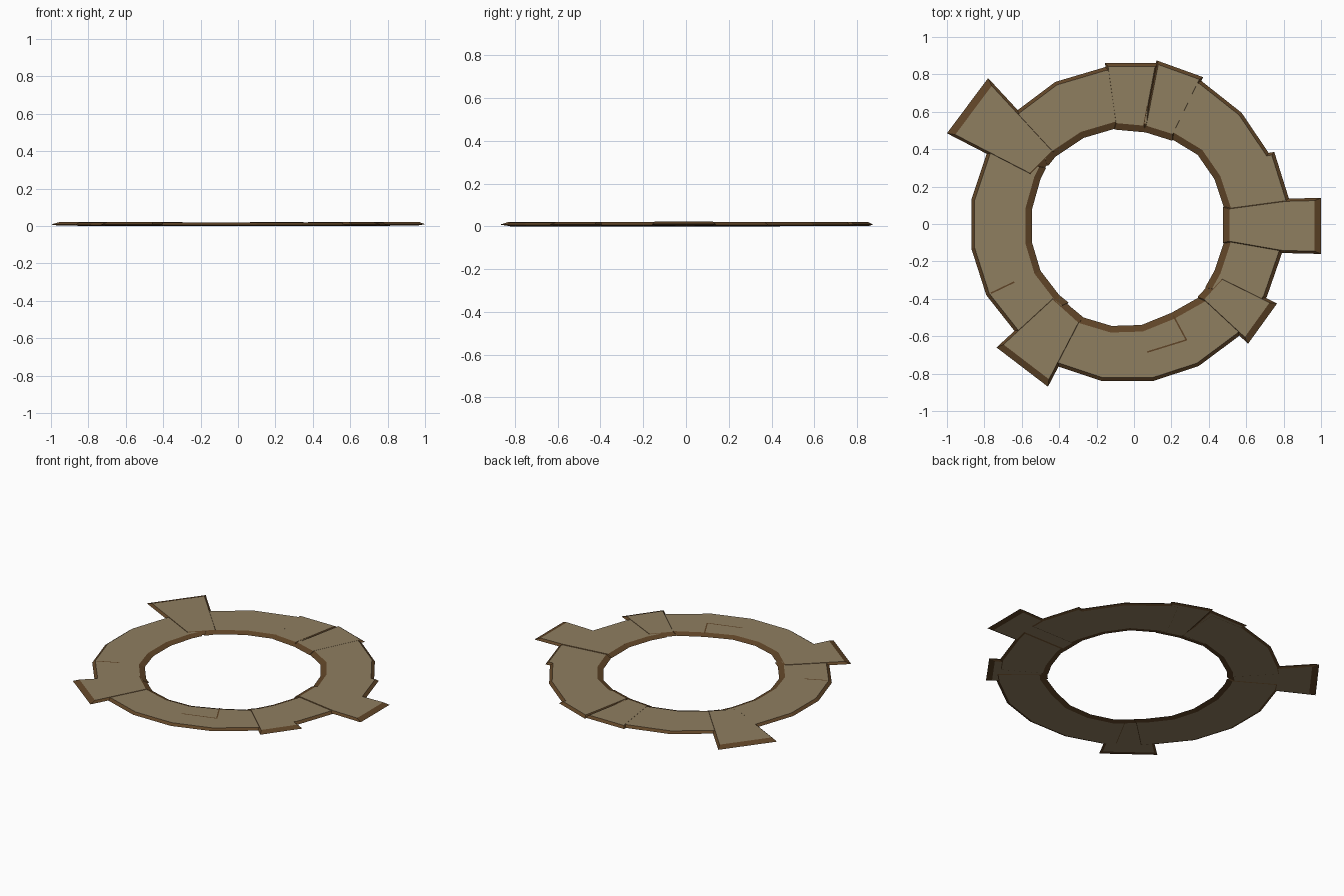
import bpy, bmesh, math
from mathutils import Vector

if "Cube" in bpy.data.objects:
    bpy.data.objects.remove(bpy.data.objects["Cube"])


def mat(name, col):
    m = bpy.data.materials.new(name)
    m.diffuse_color = (*col, 1)
    m.use_nodes = True
    m.node_tree.nodes["Principled BSDF"].inputs["Base Color"].default_value = m.diffuse_color
    return m


TAN = mat("tan_stone", (0.275, 0.21, 0.118))
BROWN = mat("brown_edge", (0.115, 0.058, 0.02))


def inset(pts, outer_w):
    """Offset a counter-clockwise outline inward; wide on inner rim, outer_w on outer rim."""
    lines = []
    for i, a in enumerate(pts):
        b = pts[(i + 1) % len(pts)]
        d = (b - a).normalized()
        mid = (a + b) / 2
        n = Vector((-d.y, d.x))
        c = n.dot(mid.normalized())
        w = 0.035 if c > 0.75 else outer_w if c < -0.75 else 0.014
        lines.append((a + n * w, d))
    out = []
    for i in range(len(pts)):
        (p, d), (q, e) = lines[i - 1], lines[i]
        cr = d.x * e.y - d.y * e.x
        if abs(cr) < 0.02:
            out.append(q)
        else:
            r = q - p
            out.append(p + d * ((r.x * e.y - r.y * e.x) / cr))
    return out


def slab(name, pts, z=0.0, outer_w=0.018, thick=0.019):
    """Flat stone with sloped rims above and below its widest outline."""
    pts = [Vector(p) for p in pts]
    area = sum(a.x * b.y - a.y * b.x for a, b in zip(pts, pts[1:] + pts[:1]))
    if area < 0:
        pts.reverse()
    ins = inset(pts, outer_w)
    bm = bmesh.new()
    rings = [[bm.verts.new((p.x, p.y, h)) for p in loop]
             for loop, h in ((ins, z), (pts, z + 0.006), (ins, z + thick))]
    bm.faces.new(rings[0][::-1])
    bm.faces.new(rings[2])
    n = len(pts)
    for lo, hi in zip(rings, rings[1:]):
        for i in range(n):
            j = (i + 1) % n
            bm.faces.new((lo[i], lo[j], hi[j], hi[i])).material_index = 1
    me = bpy.data.meshes.new(name)
    bm.to_mesh(me)
    bm.free()
    me.materials.append(TAN)
    me.materials.append(BROWN)
    ob = bpy.data.objects.new(name, me)
    bpy.context.collection.objects.link(ob)


# Curved stretches of paving, their ends tucked into the neighbouring slabs
slab("arc_upper_right", [(0.49, 0.03), (0.48, 0.09), (0.43, 0.24), (0.34, 0.37), (0.20, 0.455),
                         (0.14, 0.48), (0.30, 0.79), (0.36, 0.765), (0.575, 0.595),
                         (0.72, 0.38), (0.75, 0.385), (0.83, 0.13), (0.83, 0.03)], 0.001)
slab("arc_upper_left", [(0.08, 0.50), (-0.10, 0.51), (-0.27, 0.46), (-0.42, 0.36), (-0.46, 0.31),
                        (-0.68, 0.55), (-0.62, 0.61), (-0.42, 0.76), (-0.15, 0.84), (0.1, 0.84)], 0.0005)
slab("arc_left", [(-0.47, 0.30), (-0.50, 0.24), (-0.545, 0.08), (-0.545, -0.10), (-0.50, -0.25),
                  (-0.40, -0.38), (-0.35, -0.42), (-0.58, -0.64), (-0.64, -0.57), (-0.79, -0.38),
                  (-0.87, -0.13), (-0.87, 0.13), (-0.78, 0.40), (-0.74, 0.46)], 0.0)
slab("arc_bottom", [(-0.33, -0.45), (-0.27, -0.50), (-0.12, -0.545), (0.04, -0.54), (0.20, -0.475),
                    (0.36, -0.385), (0.40, -0.34), (0.63, -0.53), (0.56, -0.60), (0.345, -0.76),
                    (0.10, -0.84), (-0.17, -0.84), (-0.41, -0.76), (-0.47, -0.71)], 0.0)
slab("arc_lower_right", [(0.49, -0.04), (0.48, -0.10), (0.43, -0.25), (0.38, -0.34),
                         (0.64, -0.49), (0.71, -0.39), (0.80, -0.13), (0.82, -0.04)], 0.0005)

# Straight slabs laid across the ring
slab("slab_top", [(0.205, 0.445), (0.045, 0.495), (0.12, 0.875), (0.37, 0.785)], 0.0015)
slab("slab_top_centre", [(0.06, 0.49), (-0.105, 0.505), (-0.155, 0.86), (0.13, 0.86)], 0.001)
slab("slab_right", [(0.475, 0.09), (0.475, -0.10), (0.79, -0.155), (1.0, -0.16),
                    (1.0, 0.14), (0.81, 0.135)], 0.004, 0.035)
slab("slab_upper_left", [(-0.405, 0.375), (-0.535, 0.245), (-1.0, 0.485), (-0.78, 0.78)], 0.002, 0.04)
slab("slab_lower_left", [(-0.42, -0.37), (-0.27, -0.505), (-0.46, -0.87), (-0.735, -0.66)], 0.002, 0.035)
slab("slab_lower_right", [(0.34, -0.39), (0.45, -0.27), (0.765, -0.425), (0.61, -0.64)], 0.002, 0.035)


# Thin dark joint lines between stones
def joint(name, a, b, z, w=0.008):
    a, b = Vector(a), Vector(b)
    d = (b - a).normalized()
    n = Vector((-d.y, d.x)) * w / 2
    me = bpy.data.meshes.new(name)
    me.from_pydata([(p.x, p.y, z) for p in (a - n, b - n, b + n, a + n)], [], [(0, 1, 2, 3)])
    me.materials.append(BROWN)
    bpy.context.collection.objects.link(bpy.data.objects.new(name, me))


joint("joint_bottom_long", (0.07, -0.685), (0.28, -0.62), 0.0195)
joint("joint_bottom_short", (0.28, -0.62), (0.21, -0.49), 0.0195)
joint("joint_lower_left", (-0.765, -0.37), (-0.64, -0.31), 0.0195)
joint("joint_top", (0.05, 0.52), (0.07, 0.63), 0.021, 0.004)
